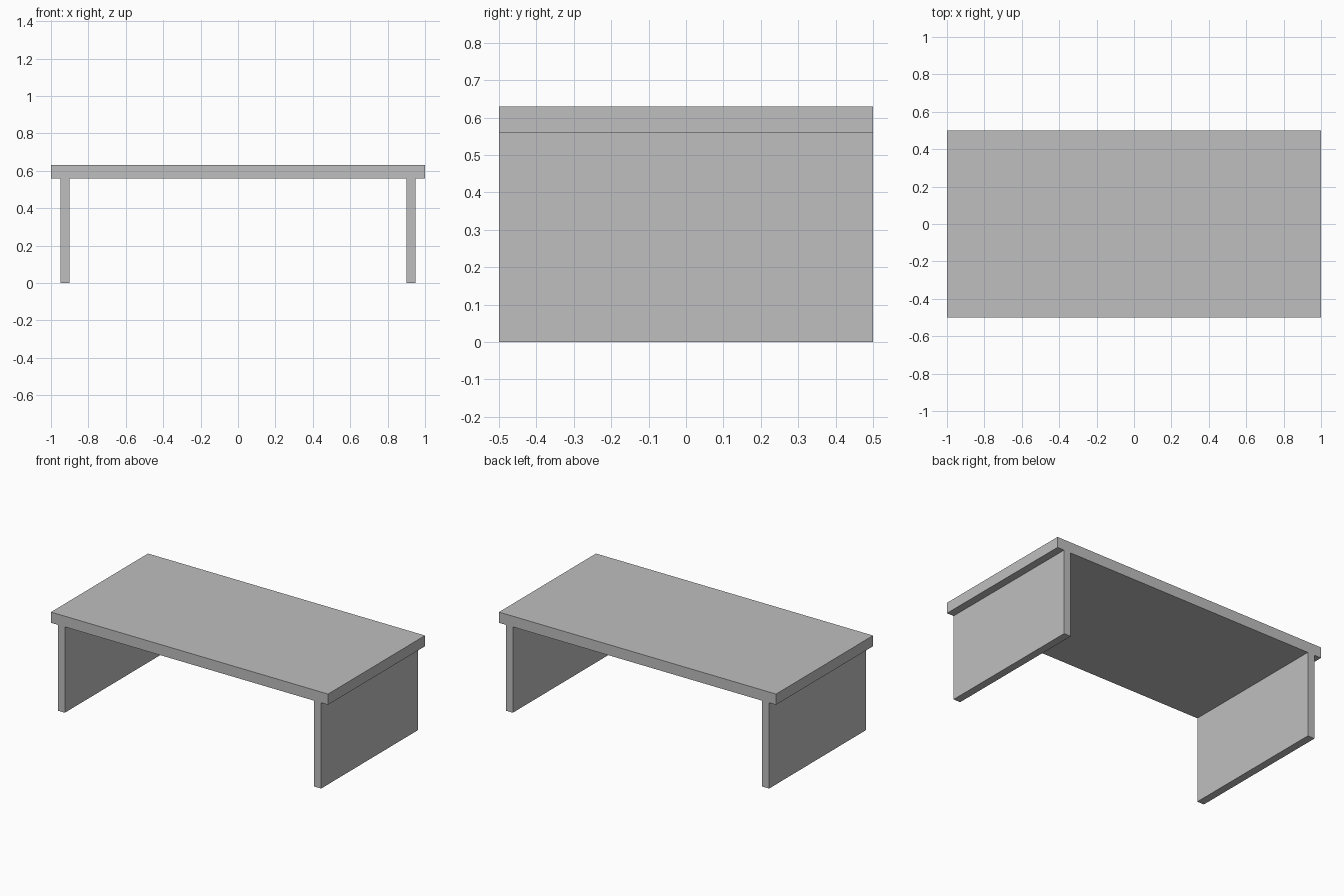
import bpy
import bmesh

cube = bpy.data.objects.get("Cube")
if cube:
    bpy.data.objects.remove(cube, do_unlink=True)

# Sizes
HALF_LENGTH, DEPTH, HEIGHT = 1.0, 1.0, 0.63
TOP_UNDERSIDE = 0.56
LEG_INNER, LEG_OUTER = 0.90, 0.95

# Single plain grey finish
grey = bpy.data.materials.new("plain grey")
grey.use_nodes = True
colour = (0.52, 0.52, 0.52, 1.0)
grey.diffuse_color = colour
grey.node_tree.nodes["Principled BSDF"].inputs["Base Color"].default_value = colour

# Table outline in x and z: right half, then mirrored to close the loop
half = [
    (LEG_INNER, TOP_UNDERSIDE),
    (LEG_INNER, 0),
    (LEG_OUTER, 0),
    (LEG_OUTER, TOP_UNDERSIDE),
    (HALF_LENGTH, TOP_UNDERSIDE),
    (HALF_LENGTH, HEIGHT),
]
outline = half + [(-x, z) for x, z in reversed(half)]

# Seamless tabletop and panel legs, extruded from front to back
bm = bmesh.new()
front = bm.faces.new([bm.verts.new((x, -DEPTH / 2, z)) for x, z in outline])
extruded = bmesh.ops.extrude_face_region(bm, geom=[front], use_keep_orig=True)
back_verts = [g for g in extruded["geom"] if isinstance(g, bmesh.types.BMVert)]
bmesh.ops.translate(bm, verts=back_verts, vec=(0, DEPTH, 0))
bmesh.ops.recalc_face_normals(bm, faces=bm.faces)

mesh = bpy.data.meshes.new("table_with_panel_legs")
bm.to_mesh(mesh)
bm.free()
mesh.materials.append(grey)
table = bpy.data.objects.new("table_with_panel_legs", mesh)
bpy.context.collection.objects.link(table)
